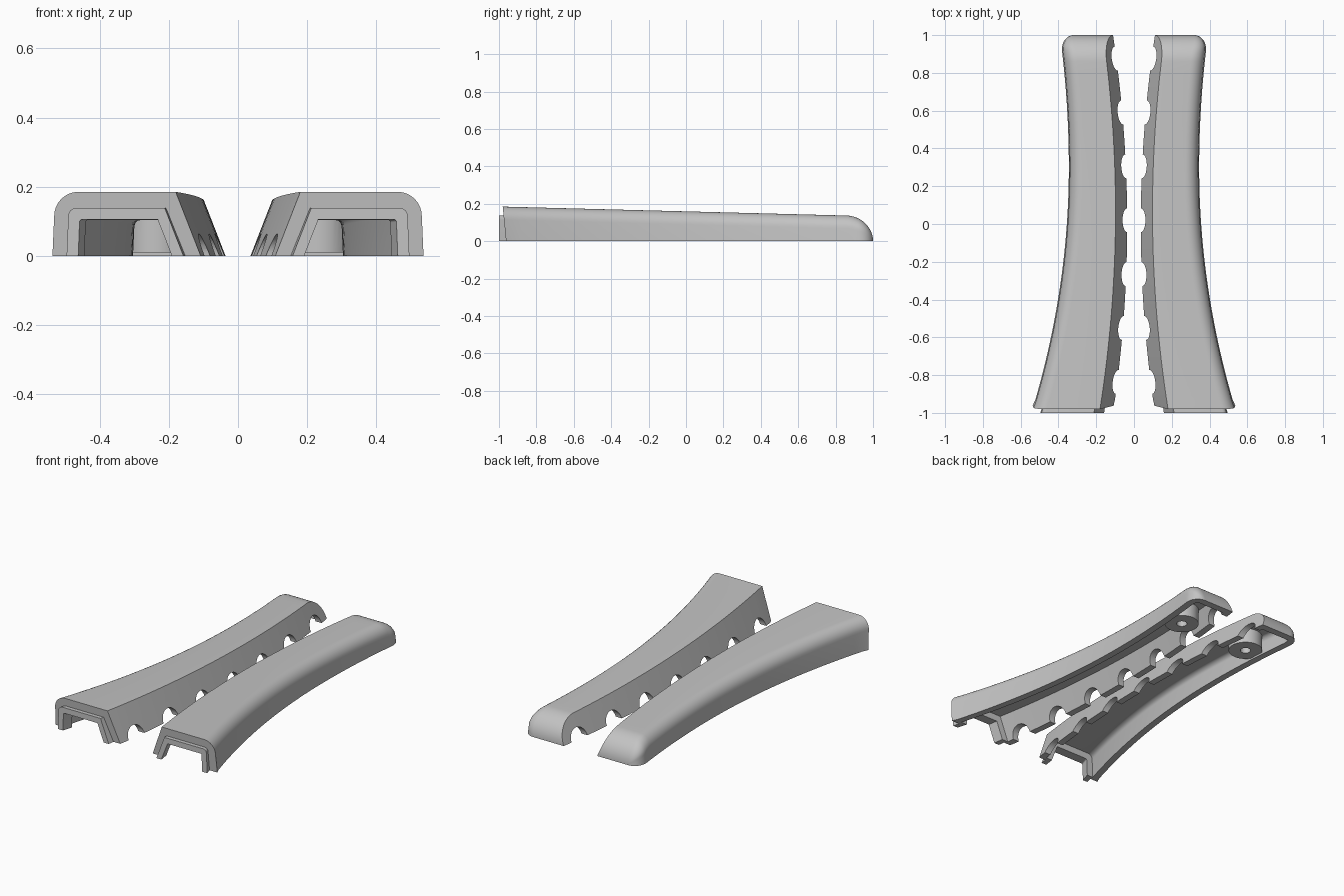
import bpy, bmesh, math
from mathutils import Matrix

if "Cube" in bpy.data.objects:
    bpy.data.objects.remove(bpy.data.objects["Cube"], do_unlink=True)

grey = bpy.data.materials.new("plain_grey")
grey.use_nodes = True
colour = (0.55, 0.55, 0.55, 1)
grey.diffuse_color = colour
grey.node_tree.nodes["Principled BSDF"].inputs["Base Color"].default_value = colour

SLOPE = 0.39      # lean of the inner wall
FRONT = -0.98
WALL = 0.04


def quarter(y, start, length):
    """Falls from 1 to 0 along a quarter circle."""
    t = min(max((y - start) / length, 0), 1)
    return math.sqrt(1 - t * t)


def section(y, inset, floor):
    """Cross-section of the handle half at y, shrunk by inset."""
    inner = 0.036 + 0.075 * y * y + inset
    outer = 0.345 + (0.117 if y < 0.3 else 0.095) * (y - 0.3) ** 2 - inset
    outer -= 0.075 * (1 - quarter(y, 0.915, 0.085))
    height = 0.185 - 0.026 * (y + 0.98)
    height = max(height * quarter(y, 0.86, 0.14), 0.004 + inset) - inset
    r = min(max(0.07 - inset, 0.008), height * 0.55)
    pts = [(inner + SLOPE * floor, floor), (inner + SLOPE * height, height)]
    for i in range(9):
        a = math.radians(90 - 90 * i / 8)
        pts.append((outer - 0.005 - r + r * math.cos(a), height - r + r * math.sin(a)))
    pts.append((outer, floor))
    return pts


def finish(bm, name):
    bmesh.ops.recalc_face_normals(bm, faces=bm.faces)
    mesh = bpy.data.meshes.new(name)
    bm.to_mesh(mesh)
    bm.free()
    mesh.materials.append(grey)
    ob = bpy.data.objects.new(name, mesh)
    bpy.context.collection.objects.link(ob)
    return ob


def loft(name, stations, inset=0, floor=0, slant=0):
    bm = bmesh.new()
    rings = []
    for k, y in enumerate(stations):
        shift = slant if k == 0 else 0
        rings.append([bm.verts.new((x, y + shift * (1 - z / 0.185), z))
                      for x, z in section(y, inset, floor)])
    for a, b in zip(rings, rings[1:]):
        for i in range(len(a)):
            j = (i + 1) % len(a)
            bm.faces.new((a[i], a[j], b[j], b[i]))
    bm.faces.new(rings[0])
    bm.faces.new(rings[-1])
    return finish(bm, name)


def cylinder(name, radius, depth, matrix):
    bm = bmesh.new()
    bmesh.ops.create_cone(bm, cap_ends=True, segments=40, radius1=radius,
                          radius2=radius, depth=depth, matrix=matrix)
    return finish(bm, name)


def combine(target, other, operation):
    mod = target.modifiers.new(operation.lower(), "BOOLEAN")
    mod.operation = operation
    mod.solver = "EXACT"
    mod.object = other
    bpy.context.view_layer.objects.active = target
    bpy.ops.object.modifier_apply(modifier=mod.name)
    bpy.data.objects.remove(other, do_unlink=True)


def span(a, b, n):
    return [a + (b - a) * i / n for i in range(n + 1)]


# Curved shell with a rounded back end
end = [0.86 + 0.14 * math.sin(math.radians(90 * i / 14)) for i in range(1, 15)]
grip = loft("left_grip_shell", span(FRONT, 0.86, 36) + end, slant=0.018)

# Stepped tongue at the front with its opening, then the thin-walled hollow
combine(grip, loft("tongue", [-1, -0.9], inset=0.047), "UNION")
combine(grip, loft("opening", [-1.05, -0.9], inset=0.08, floor=-0.03), "DIFFERENCE")
combine(grip, loft("hollow", span(-0.94, 0.86, 32) + span(0.875, 0.957, 6),
                   inset=WALL, floor=-0.03), "DIFFERENCE")

# Row of arched notches along the inner wall
for i in range(7):
    y = 0.02 + 0.285 * (i - 3)
    place = Matrix.Translation((0.08 + 0.075 * y * y, y, 0)) @ Matrix.Rotation(math.pi / 2, 4, "Y")
    combine(grip, cylinder("notch", 0.063, 0.16, place), "DIFFERENCE")

# Screw boss with a blind hole
combine(grip, cylinder("boss", 0.095, 0.108, Matrix.Translation((0.235, 0.7, 0.064))), "UNION")
combine(grip, cylinder("hole", 0.029, 0.16, Matrix.Translation((0.235, 0.7, 0))), "DIFFERENCE")

# Mirrored half
other = grip.copy()
other.data = grip.data.copy()
other.name = "right_grip_shell"
bpy.context.collection.objects.link(other)
other.data.transform(Matrix.Scale(-1, 4, (1, 0, 0)))
other.data.flip_normals()

bpy.ops.object.select_all(action="DESELECT")
for ob in (grip, other):
    ob.select_set(True)
bpy.context.view_layer.objects.active = grip
bpy.ops.object.shade_smooth_by_angle(angle=math.radians(30))
